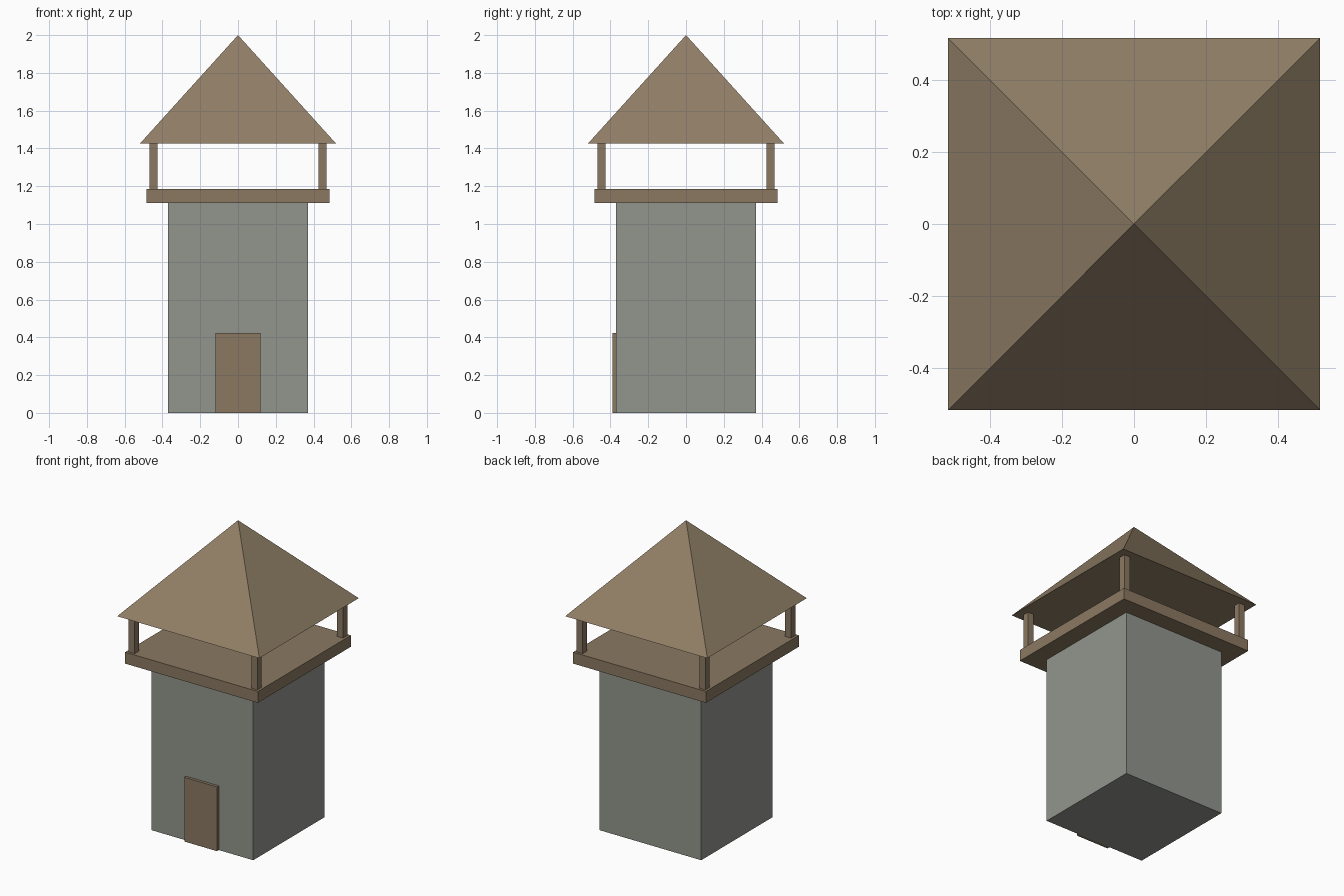
import bpy, bmesh
from mathutils import Matrix, Vector

if "Cube" in bpy.data.objects:
    bpy.data.objects.remove(bpy.data.objects["Cube"])


def material(name, rgb):
    m = bpy.data.materials.new(name)
    m.diffuse_color = (*rgb, 1.0)
    m.use_nodes = True
    m.node_tree.nodes["Principled BSDF"].inputs["Base Color"].default_value = m.diffuse_color
    return m


STONE = material("grey_stone", (0.287, 0.301, 0.266))
WOOD = material("brown_wood", (0.258, 0.191, 0.120))
ROOF = material("roof_brown", (0.283, 0.214, 0.134))


def add_object(name, bm, mat):
    mesh = bpy.data.meshes.new(name)
    bm.to_mesh(mesh)
    bm.free()
    mesh.materials.append(mat)
    obj = bpy.data.objects.new(name, mesh)
    bpy.context.collection.objects.link(obj)
    return obj


def box(name, lo, hi, mat):
    lo, hi = Vector(lo), Vector(hi)
    bm = bmesh.new()
    place = Matrix.Translation((lo + hi) / 2) @ Matrix.Diagonal((*(hi - lo), 1))
    bmesh.ops.create_cube(bm, size=1, matrix=place)
    return add_object(name, bm, mat)


# Stone tower body and door
box("tower_walls", (-0.37, -0.37, 0), (0.37, 0.37, 1.111), STONE)
box("door", (-0.119, -0.389, 0), (0.119, -0.37, 0.423), WOOD)

# Lookout platform
box("platform", (-0.484, -0.484, 1.111), (0.484, 0.484, 1.186), WOOD)

# Four corner posts
c, r = 0.447, 0.0215
for sx, side in ((-1, "left"), (1, "right")):
    for sy, end in ((-1, "front"), (1, "back")):
        x, y = sx * c, sy * c
        box(f"{end}_{side}_post", (x - r, y - r, 1.186), (x + r, y + r, 1.427), WOOD)

# Pyramid roof with a closed underside
h = 0.518
bm = bmesh.new()
base = [bm.verts.new((x, y, 1.427)) for x, y in ((-h, -h), (h, -h), (h, h), (-h, h))]
apex = bm.verts.new((0, 0, 2.0))
bm.faces.new(base[::-1])
for i in range(4):
    bm.faces.new((base[i], base[(i + 1) % 4], apex))
add_object("roof", bm, ROOF)
